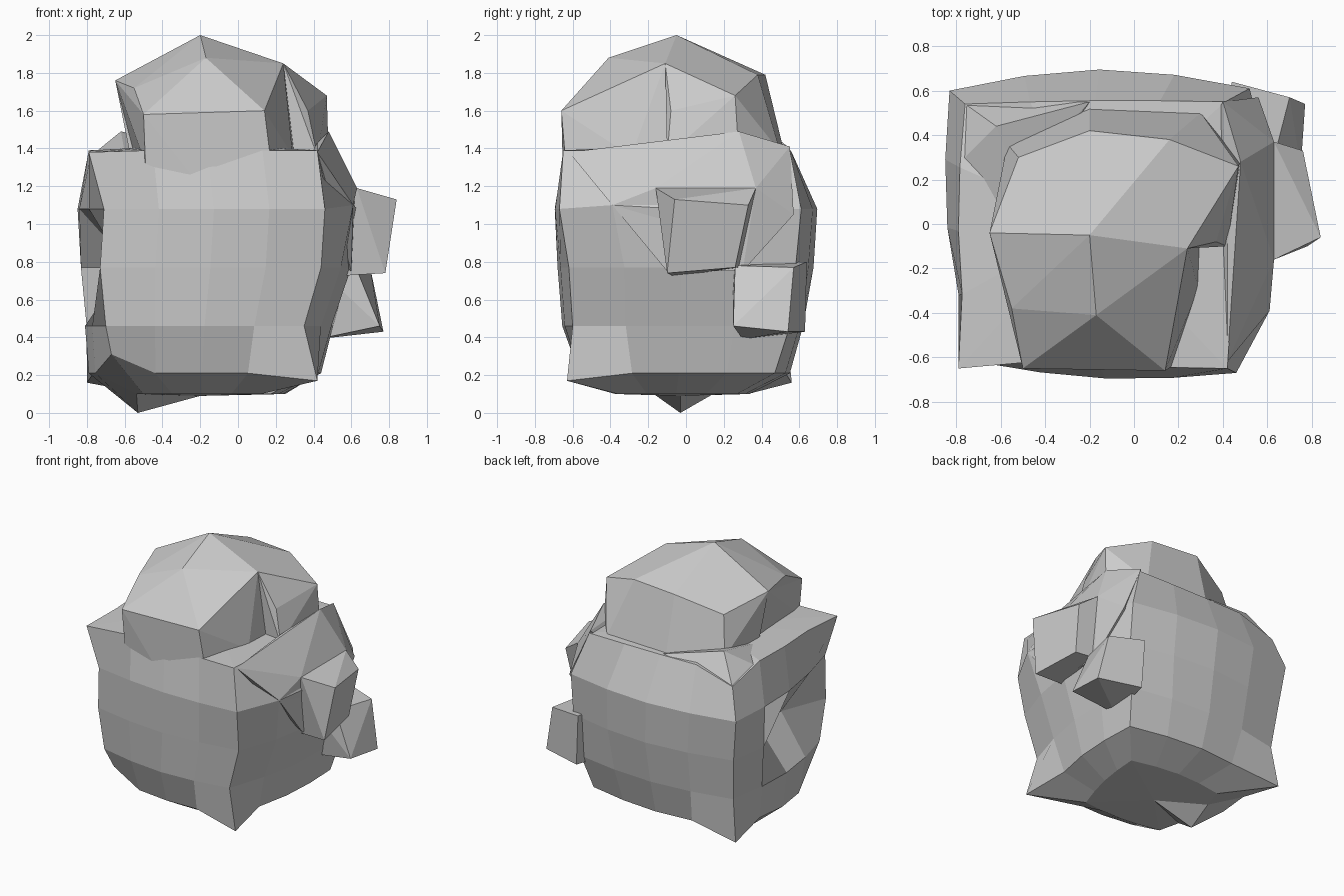
import bpy, bmesh, math
from mathutils import Vector


def finish(bm, name):
    bmesh.ops.recalc_face_normals(bm, faces=bm.faces)
    me = bpy.data.meshes.new(name)
    bm.to_mesh(me)
    bm.free()
    ob = bpy.data.objects.new(name, me)
    bpy.context.collection.objects.link(ob)
    return ob


def chunk(name, pts):
    """Faceted lump: convex hull of its corners."""
    bm = bmesh.new()
    for p in pts:
        bm.verts.new(p)
    bmesh.ops.convex_hull(bm, input=bm.verts[:])
    loose = [v for v in bm.verts if not v.link_faces]
    bmesh.ops.delete(bm, geom=loose, context='VERTS')
    bmesh.ops.dissolve_limit(bm, angle_limit=math.radians(6), verts=bm.verts[:], edges=bm.edges[:])
    return finish(bm, name)


def ring(bm, z, corners, bulges):
    """Boxy ring, four segments per side, each side bowed outward."""
    out = []
    for i in range(4):
        a, b = Vector(corners[i]), Vector(corners[(i + 1) % 4])
        d = (b - a).normalized()
        n = Vector((d.y, -d.x))
        for k in range(4):
            t = k / 4
            p = a.lerp(b, t) + n * bulges[i] * math.sin(math.pi * t)
            out.append(bm.verts.new((p.x, p.y, z)))
    return out


def pull(bm, near, to):
    v = min(bm.verts, key=lambda w: (w.co - Vector(near)).length)
    v.co = to


# Body: stacked rings, corners in order front-left, front-right, back-right, back-left
levels = [
    (0.10, [(-.50, -.33), (.12, -.36), (.25, .27), (-.48, .30)], (.03, .03, .05, .06)),
    (0.21, [(-.68, -.48), (.30, -.53), (.43, .47), (-.70, .47)], (.06, .06, .08, .10)),
    (0.46, [(-.70, -.57), (.35, -.60), (.48, .55), (-.76, .53)], (.07, .08, .08, .08)),
    (0.77, [(-.73, -.60), (.44, -.62), (.52, .58), (-.79, .57)], (.07, .12, .10, .08)),
    (1.08, [(-.71, -.62), (.46, -.67), (.52, .61), (-.83, .60)], (.05, .14, .09, .07)),
    (1.39, [(-.74, -.60), (.42, -.65), (.41, .55), (-.76, .54)], (.01, .03, .01, .04)),
]
bm = bmesh.new()
rings = [ring(bm, *lv) for lv in levels]
for lo, hi in zip(rings, rings[1:]):
    for i in range(16):
        j = (i + 1) % 16
        bm.faces.new((lo[i], lo[j], hi[j], hi[i]))
for loop, c in ((rings[0], (-.2, -.03, .09)), (rings[-1], (-.2, 0, 1.42))):
    mid = bm.verts.new(c)
    for i in range(16):
        bm.faces.new((loop[i], loop[(i + 1) % 16], mid))
# Pulled-out points, then the hollow in the left side
pull(bm, (-.74, -.60, 1.39), (-.79, -.65, 1.38))
pull(bm, (-.76, .54, 1.39), (-.76, .54, 1.30))
pull(bm, (.30, -.53, .21), (.42, -.63, .17))
pull(bm, (-.70, .47, .21), (-.80, .56, .16))
pull(bm, (-.68, -.48, .21), (-.67, -.50, .31))
pull(bm, (-.54, -.02, .10), (-.53, -.03, 0))
pull(bm, (.57, -.35, 1.08), (.61, -.39, 1.10))
pull(bm, (-.84, -.02, .77), (-.56, -.02, .77))
pull(bm, (-.80, -.31, .77), (-.60, -.26, .77))
finish(bm, "body")

# Head: front and back halves
chunk("head_front", [
    (-.65, -.04, 1.76), (-.2, -.05, 2), (.24, -.11, 1.85), (-.17, -.41, 1.88),
    (-.55, -.38, 1.72), (.20, -.39, 1.72), (-.50, -.65, 1.58), (.14, -.66, 1.60),
    (-.49, -.63, 1.32), (.17, -.64, 1.36), (-.2, -.65, 1.20), (.29, -.29, 1.36),
    (.30, -.05, 1.36), (-.55, 0, 1.36)])
chunk("head_back", [
    (-.2, -.05, 2), (.24, -.11, 1.85), (-.65, -.04, 1.76), (.37, -.08, 1.60),
    (.42, -.10, 1.36), (.47, .26, 1.68), (.48, .28, 1.36), (-.2, .42, 1.79),
    (.16, .38, 1.79), (-.52, .30, 1.68), (-.57, .36, 1.40), (-.2, .52, 1.38),
    (.30, .50, 1.38), (-.57, -.04, 1.36)])

# Small ledge behind the head on the left
chunk("left_ledge", [
    (-.62, .44, 1.49), (-.78, .28, 1.36), (-.76, .54, 1.29), (-.52, .20, 1.42),
    (-.2, .55, 1.40), (-.60, 0, 1.38), (-.4, .2, 1.2)])

# Right-hand lumps
chunk("right_shoulder", [
    (.63, -.16, 1.19), (.63, .37, 1.19), (.48, .28, 1.49), (.42, -.10, 1.43),
    (.40, .55, 1.41), (.56, .57, 1.05), (.60, -.10, .75), (.60, .30, .75),
    (.42, -.62, 1.38), (.61, -.39, 1.10), (.2, .2, 1.0)])
chunk("upper_side_block", [
    (.84, -.06, 1.13), (.76, .33, 1.10), (.78, -.10, .74), (.73, .26, .77),
    (.63, -.16, 1.19), (.63, .37, 1.19), (.45, -.06, .72), (.45, .30, .77)])
chunk("lower_side_block", [
    (.77, .54, .43), (.70, .57, .77), (.75, .25, .46), (.62, .26, .78),
    (.46, .63, .43), (.44, .64, .80), (.42, .30, .39), (.42, .25, .77)])
